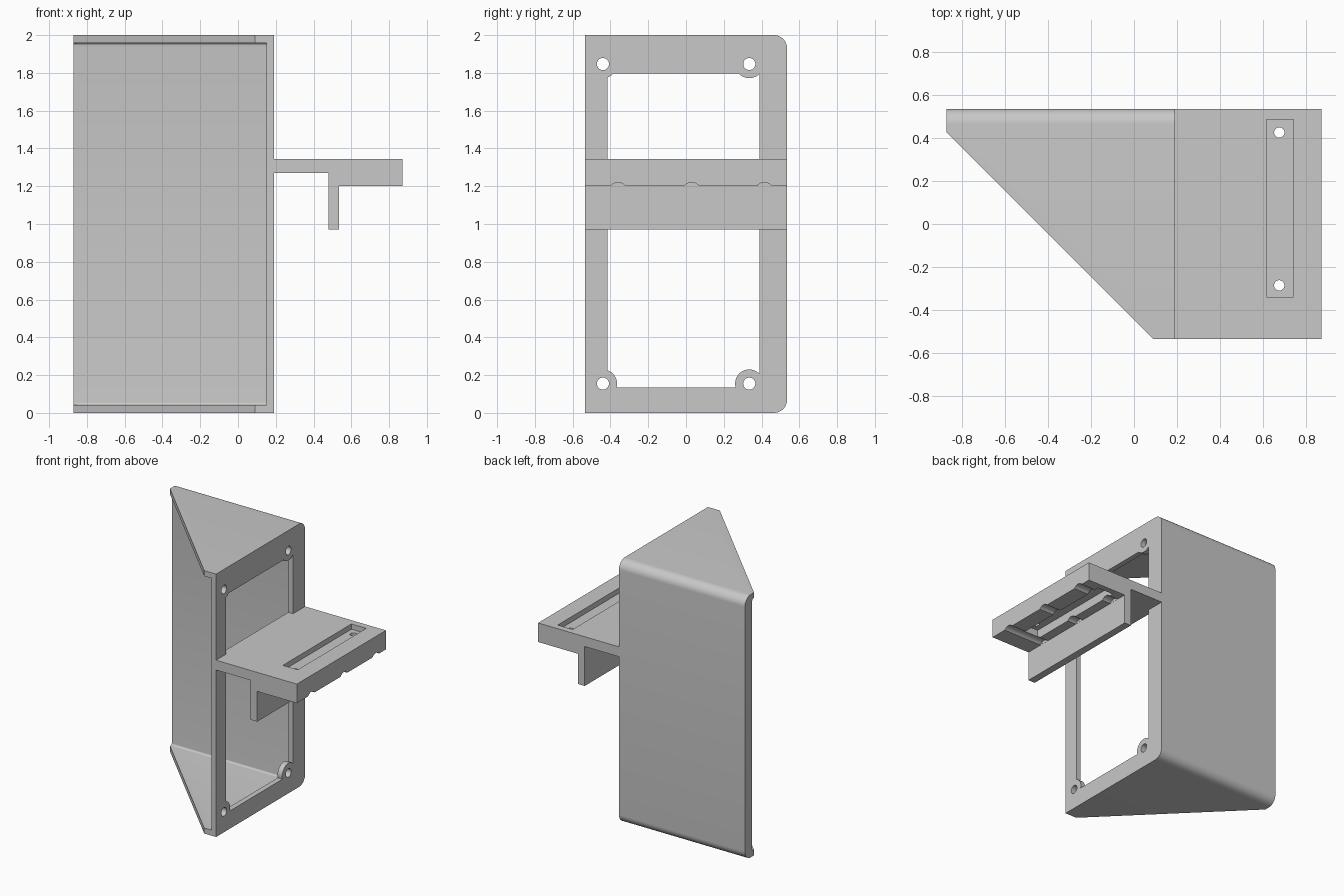
import bpy, bmesh, math
from mathutils import Vector

if "Cube" in bpy.data.objects:
    bpy.data.objects.remove(bpy.data.objects["Cube"])

grey = bpy.data.materials.new("plain grey")
grey.use_nodes = True
grey.diffuse_color = (0.58, 0.58, 0.58, 1)
grey.node_tree.nodes["Principled BSDF"].inputs["Base Color"].default_value = grey.diffuse_color


def prism(name, points, axis, lo, hi):
    """Extrude a 2D outline along an axis; the outline uses the other two axes in order."""
    def place(p, d):
        v = list(p)
        v.insert("xyz".index(axis), d)
        return Vector(v)
    bm = bmesh.new()
    face = bm.faces.new([bm.verts.new(place(p, lo)) for p in points])
    out = bmesh.ops.extrude_face_region(bm, geom=[face])
    moved = [v for v in out["geom"] if isinstance(v, bmesh.types.BMVert)]
    bmesh.ops.translate(bm, vec=place((0, 0), hi - lo), verts=moved)
    bmesh.ops.recalc_face_normals(bm, faces=bm.faces)
    mesh = bpy.data.meshes.new(name)
    bm.to_mesh(mesh)
    bm.free()
    mesh.materials.append(grey)
    ob = bpy.data.objects.new(name, mesh)
    bpy.context.collection.objects.link(ob)
    return ob


def rect(a0, a1, b0, b1):
    return [(a0, b0), (a1, b0), (a1, b1), (a0, b1)]


def circle(a, b, r, n=40):
    return [(a + r * math.cos(math.tau * i / n), b + r * math.sin(math.tau * i / n)) for i in range(n)]


def rounded_back(y0, y1, z0, z1, r, n=10):
    """Rectangle in yz with its two back corners rounded."""
    pts = [(y0, z1), (y0, z0)]
    for cz, start in ((z0 + r, -math.pi / 2), (z1 - r, 0)):
        for i in range(n + 1):
            t = start + math.pi / 2 * i / n
            pts.append((y1 - r + r * math.cos(t), cz + r * math.sin(t)))
    return pts


def cut(ob, *cutters):
    """Subtract the cutters, bake the result and discard the cutters."""
    for c in cutters:
        c.hide_render = True
        m = ob.modifiers.new("cut", 'BOOLEAN')
        m.operation, m.solver, m.object = 'DIFFERENCE', 'EXACT', c
    bpy.context.view_layer.update()
    done = bpy.data.meshes.new_from_object(ob.evaluated_get(bpy.context.evaluated_depsgraph_get()))
    ob.modifiers.clear()
    ob.data = done
    for c in cutters:
        bpy.data.objects.remove(c)
    return ob


FRONT, BACK = -0.535, 0.535
PLATE = 0.19

# Shell: rounded solid with a thick back wall, the open side cut on a diagonal
shell = prism("bracket_shell", rounded_back(FRONT, BACK, 0, 2, 0.07), 'x', -0.87, PLATE)
cavity = prism("cavity", rounded_back(-0.7, 0.447, 0.042, 1.958, 0.014, 6), 'x', -1, 0.15)
diagonal = prism("diagonal", [(-1.07, 0.625), (-1.07, -0.735), (0.29, -0.735)], 'z', -0.1, 2.1)

# Side plate: two openings that leave round bosses about the screw holes
screws = [(y, z) for y in (-0.44, 0.335) for z in (0.155, 1.847)]
openings = []
for z0, z1 in ((0.135, 1.27), (1.345, 1.797)):
    opening = prism("opening", rect(-0.415, 0.39, z0, z1), 'x', 0.1, 0.3)
    bosses = [prism("boss", circle(y, z, 0.075), 'x', 0, 0.4)
              for y, z in screws if z0 - 0.1 < z < z1 + 0.1]
    openings.append(cut(opening, *bosses))
holes = [prism("screw_hole", circle(y, z, 0.032), 'x', 0.1, 0.3) for y, z in screws]
cut(shell, cavity, diagonal, *openings, *holes)

# Shelf: thin arm, thick outer block and a hanging rib in one outline
shelf = prism("shelf", [(PLATE, 1.345), (PLATE, 1.27), (0.478, 1.27), (0.478, 0.97), (0.536, 0.97),
                        (0.536, 1.2), (0.87, 1.2), (0.87, 1.345)], 'y', FRONT, BACK)
slot = prism("slot", rect(0.615, 0.74, -0.34, 0.485), 'z', 1.305, 1.4)
pocket = prism("pocket", rect(0.61, 0.745, -0.345, 0.49), 'z', 1.1, 1.27)
pins = [prism("pin_hole", circle(0.675, y, 0.024), 'z', 1.1, 1.4) for y in (-0.285, 0.425)]
grooves = [prism("groove", circle(y, 1.17, 0.05), 'x', 0.537, 0.95) for y in (-0.36, 0.03, 0.415)]
cut(shelf, slot, pocket, *pins, *grooves)

# Smooth the rounded corners and holes, keep the edges sharp
for ob in (shell, shelf):
    bpy.ops.object.select_all(action='DESELECT')
    ob.select_set(True)
    bpy.context.view_layer.objects.active = ob
    bpy.ops.object.shade_smooth_by_angle(angle=math.radians(25))
